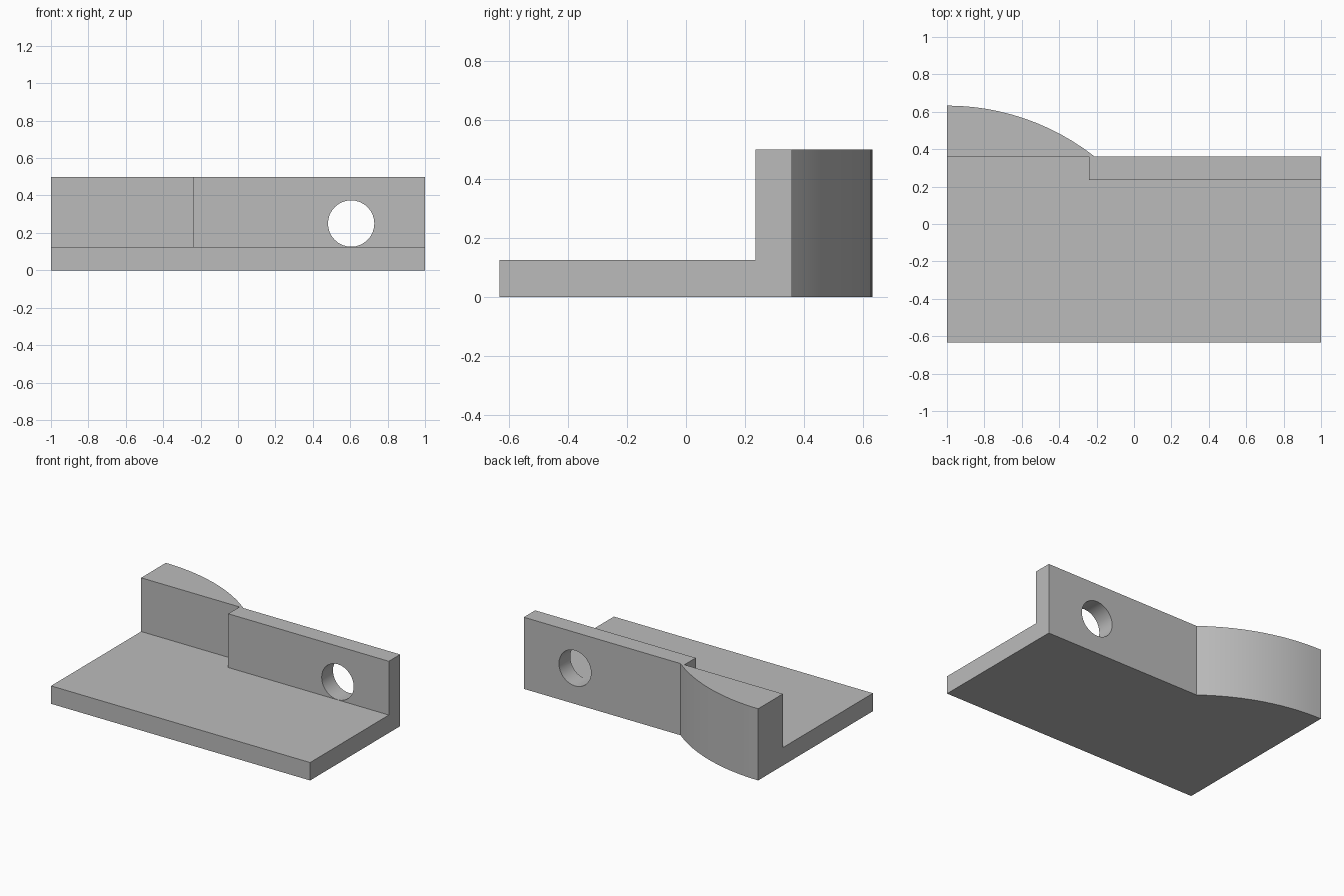
import bpy
import bmesh
import math

if "Cube" in bpy.data.objects:
    bpy.data.objects.remove(bpy.data.objects["Cube"], do_unlink=True)

BACK, FRONT = 0.36, -0.633
HEIGHT, FLOOR = 0.5, 0.125

grey = bpy.data.materials.new("plain_grey")
grey.use_nodes = True
grey.diffuse_color = (0.5, 0.5, 0.5, 1)
grey.node_tree.nodes["Principled BSDF"].inputs["Base Color"].default_value = (0.5, 0.5, 0.5, 1)


def extrude_outline(name, outline, z0, z1):
    """Solid prism from a counter-clockwise plan outline."""
    bm = bmesh.new()
    base = bm.faces.new([bm.verts.new((x, y, z0)) for x, y in outline])
    top = bmesh.ops.extrude_face_region(bm, geom=[base])["geom"]
    bmesh.ops.translate(bm, vec=(0, 0, z1 - z0),
                        verts=[g for g in top if isinstance(g, bmesh.types.BMVert)])
    bmesh.ops.recalc_face_normals(bm, faces=bm.faces)
    mesh = bpy.data.meshes.new(name)
    bm.to_mesh(mesh)
    bm.free()
    mesh.materials.append(grey)
    obj = bpy.data.objects.new(name, mesh)
    bpy.context.collection.objects.link(obj)
    return obj


def cut(target, cutter):
    mod = target.modifiers.new(cutter.name, 'BOOLEAN')
    mod.operation, mod.solver, mod.object = 'DIFFERENCE', 'EXACT', cutter
    bpy.context.view_layer.objects.active = target
    bpy.ops.object.modifier_apply(modifier=mod.name)
    bpy.data.objects.remove(cutter, do_unlink=True)


# Plan outline: rectangle with a curved bulge at the back right corner
radius, steps = 1.28, 12
sweep = math.acos((radius - (0.633 - BACK)) / radius)
arc = [(-1 + radius * math.sin(sweep * (1 - i / steps)),
        0.633 - radius + radius * math.cos(sweep * (1 - i / steps)))
       for i in range(steps + 1)]
bracket = extrude_outline("bracket", [(-1, FRONT), (1, FRONT), (1, BACK)] + arc, 0, HEIGHT)

# Stepped clearance above the base plate
pocket = extrude_outline("pocket_cutter",
                         [(-1.2, -1), (1.2, -1), (1.2, 0.235), (-0.24, 0.235),
                          (-0.24, BACK), (-1.2, BACK)], FLOOR, 1)
cut(bracket, pocket)

# Round hole through the back wall
bpy.ops.mesh.primitive_cylinder_add(vertices=32, radius=0.124, depth=0.4,
                                    location=(0.605, 0.3, 0.25),
                                    rotation=(math.pi / 2, 0, 0))
hole = bpy.context.object
hole.name = "hole_cutter"
hole.data.materials.append(grey)
cut(bracket, hole)

bpy.ops.object.select_all(action='DESELECT')
bracket.select_set(True)
bpy.context.view_layer.objects.active = bracket
bpy.ops.object.shade_smooth_by_angle(angle=math.radians(20))
